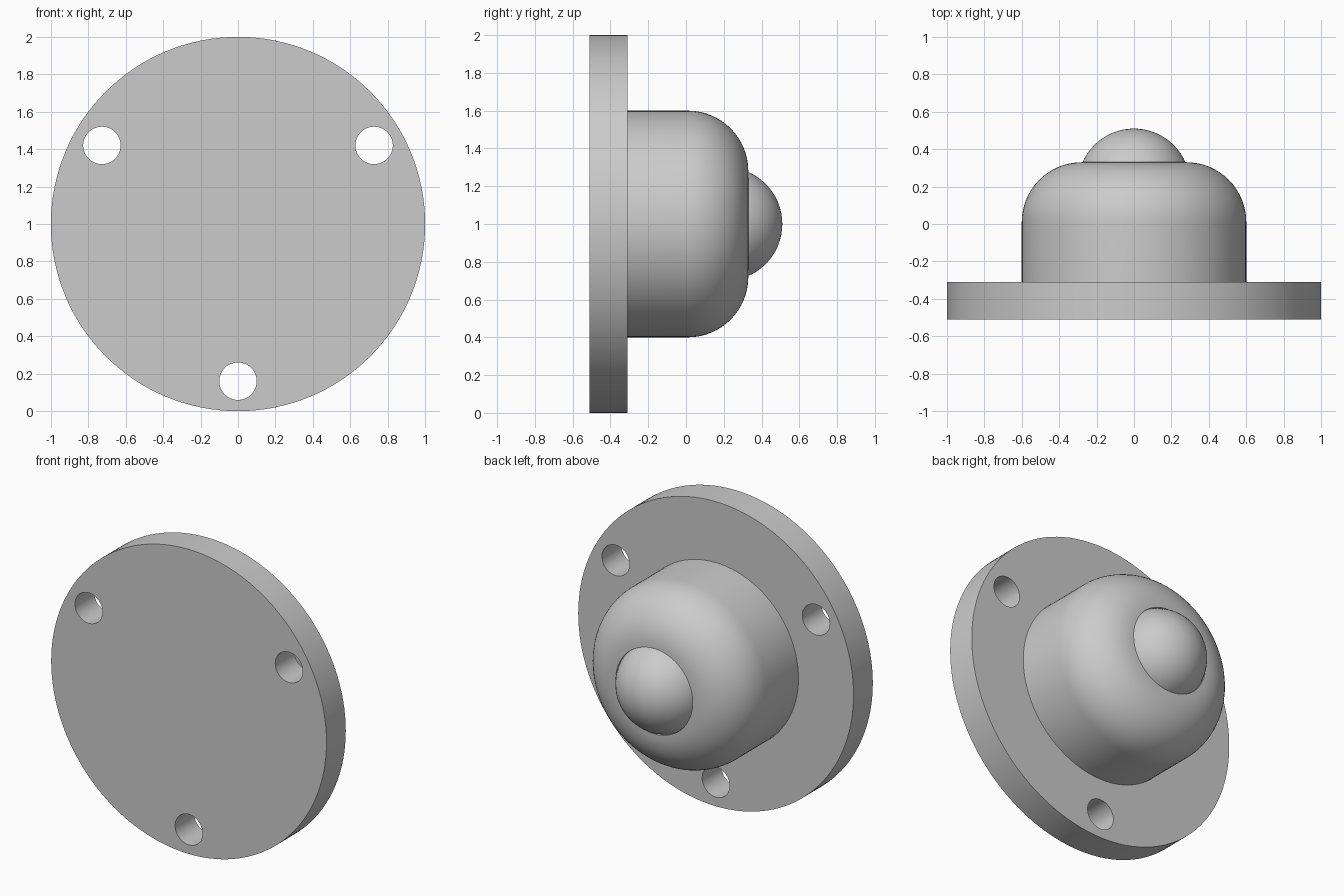
import bpy, bmesh, math
from mathutils import Matrix, Vector

if "Cube" in bpy.data.objects:
    bpy.data.objects.remove(bpy.data.objects["Cube"], do_unlink=True)

CENTRE_Z = 1.0
PLATE_FRONT, PLATE_BACK = -0.51, -0.31
BALL_Y, BALL_R = 0.21, 0.30

steel = bpy.data.materials.new("grey_steel")
steel.use_nodes = True
steel.diffuse_color = (0.6, 0.6, 0.6, 1)
steel.node_tree.nodes["Principled BSDF"].inputs["Base Color"].default_value = (0.6, 0.6, 0.6, 1)


def finish(obj):
    obj.data.materials.clear()
    obj.data.materials.append(steel)
    bpy.ops.object.select_all(action="DESELECT")
    obj.select_set(True)
    bpy.context.view_layer.objects.active = obj
    bpy.ops.object.shade_smooth_by_angle(angle=math.radians(35))


def lathe(name, profile, steps):
    """Spin (radius, y) points about the y axis through the model centre."""
    bm = bmesh.new()
    verts = [bm.verts.new((r, y, 0)) for r, y in profile]
    edges = [bm.edges.new(pair) for pair in zip(verts, verts[1:])]
    bmesh.ops.spin(bm, geom=verts + edges, cent=(0, 0, 0), axis=(0, 1, 0),
                   angle=math.tau, steps=steps)
    bmesh.ops.remove_doubles(bm, verts=bm.verts, dist=1e-5)
    bmesh.ops.recalc_face_normals(bm, faces=bm.faces)
    mesh = bpy.data.meshes.new(name)
    bm.to_mesh(mesh)
    bm.free()
    obj = bpy.data.objects.new(name, mesh)
    obj.location.z = CENTRE_Z
    bpy.context.collection.objects.link(obj)
    return obj


def cylinder(name, radius, y0, y1, x, z, sides):
    bpy.ops.mesh.primitive_cylinder_add(
        vertices=sides, radius=radius, depth=y1 - y0,
        location=(x, (y0 + y1) / 2, z), rotation=(math.pi / 2, 0, 0))
    obj = bpy.context.object
    obj.name = name
    return obj


# Mounting flange with three bolt holes
flange = cylinder("mounting_flange", 1.0, PLATE_FRONT, PLATE_BACK, 0, CENTRE_Z, 128)
for i in range(3):
    a = math.radians(-90 + 120 * i)
    cutter = cylinder("hole_cutter", 0.1, PLATE_FRONT - 0.1, PLATE_BACK + 0.1,
                      0.84 * math.cos(a), CENTRE_Z + 0.84 * math.sin(a), 48)
    cutter.hide_render = True
    mod = flange.modifiers.new("bolt_hole", "BOOLEAN")
    mod.object = cutter
    mod.solver = "EXACT"
    bpy.context.view_layer.objects.active = flange
    bpy.ops.object.modifier_apply(modifier=mod.name)
    bpy.data.objects.remove(cutter, do_unlink=True)
finish(flange)

# Rounded housing with an open socket for the ball
fillet = 0.32
profile = [(0.6, PLATE_BACK)]
for i in range(17):
    a = math.pi / 2 * i / 16
    profile.append((0.6 - fillet + fillet * math.cos(a), 0.01 + fillet * math.sin(a)))
profile += [(0.28, 0.22), (0, 0.22)]
finish(lathe("ball_housing", profile, 96))

# Ball seated in the socket
arc = [math.pi * i / 32 for i in range(33)]
ball = lathe("roller_ball", [(BALL_R * math.sin(a), BALL_Y + BALL_R * math.cos(a)) for a in arc], 64)
finish(ball)
